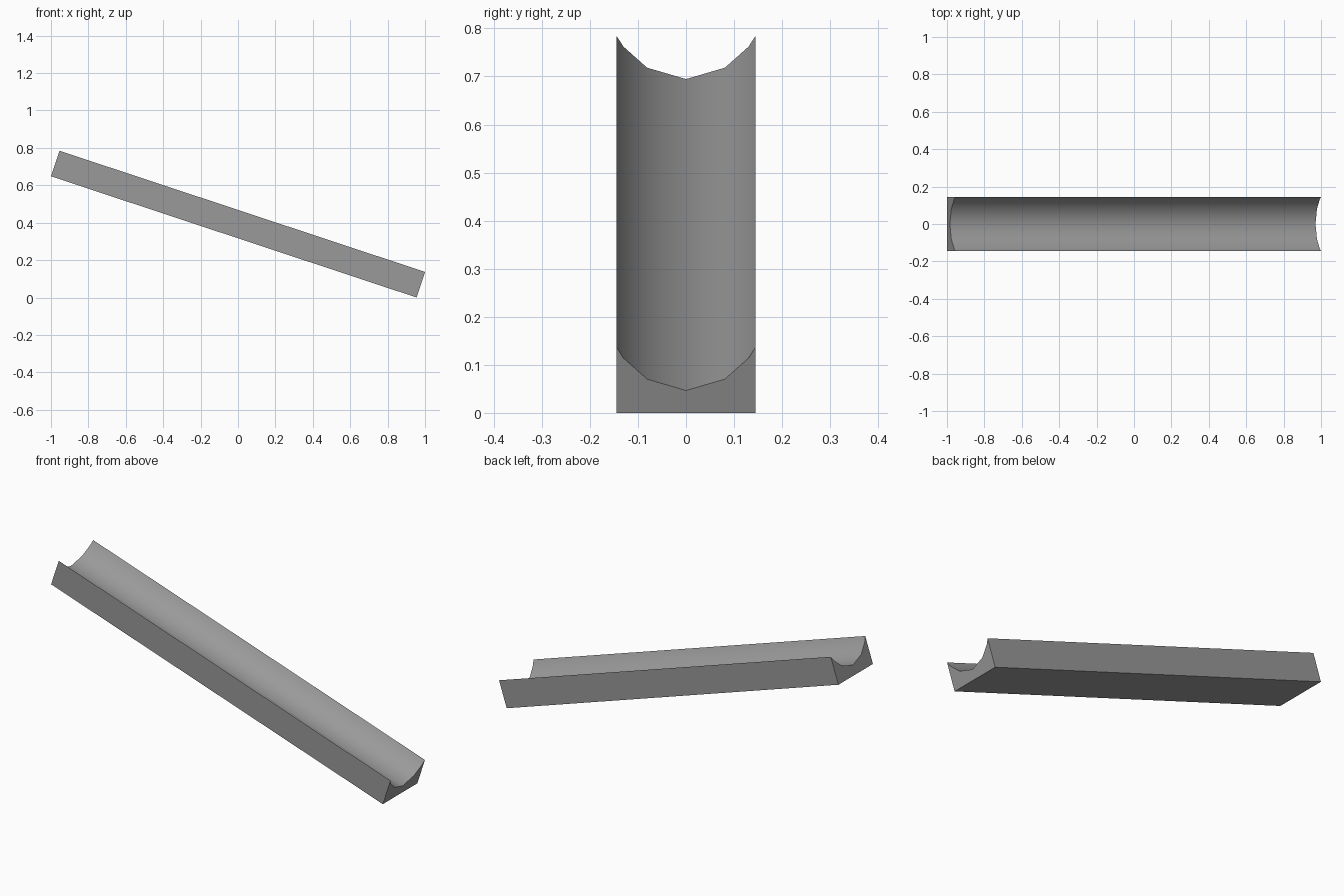
import bpy, bmesh
from mathutils import Vector

if "Cube" in bpy.data.objects:
    bpy.data.objects.remove(bpy.data.objects["Cube"])

# underside line of the sloping chute, seen from the front
high_end = Vector((-1.0, 0, 0.648))
low_end = Vector((0.955, 0, 0.0))
along = (low_end - high_end).normalized()
normal = Vector((-along.z, 0, along.x))

# half cross-section (y, height above underside), mirrored for the other side
half = [(0.145, 0.0), (0.145, 0.144), (0.13, 0.120), (0.081, 0.074)]
profile = half + [(0.0, 0.049)] + [(-y, h) for y, h in reversed(half)]

# extrude the section along the slope
bm = bmesh.new()
section = bm.faces.new([bm.verts.new(high_end + Vector((0, y, 0)) + normal * h)
                        for y, h in profile])
result = bmesh.ops.extrude_face_region(bm, geom=[section], use_keep_orig=True)
moved = [g for g in result["geom"] if isinstance(g, bmesh.types.BMVert)]
bmesh.ops.translate(bm, verts=moved, vec=low_end - high_end)
bmesh.ops.recalc_face_normals(bm, faces=bm.faces[:])

mesh = bpy.data.meshes.new("grooved_chute")
bm.to_mesh(mesh)
bm.free()
chute = bpy.data.objects.new("grooved_chute", mesh)
bpy.context.collection.objects.link(chute)

# dark grey surface
dark = bpy.data.materials.new("dark_grey")
dark.diffuse_color = (0.32, 0.32, 0.32, 1)
dark.use_nodes = True
dark.node_tree.nodes["Principled BSDF"].inputs["Base Color"].default_value = dark.diffuse_color
mesh.materials.append(dark)

# smooth groove, crisp outer edges
bpy.context.view_layer.objects.active = chute
chute.select_set(True)
bpy.ops.object.shade_smooth_by_angle(angle=0.7)
